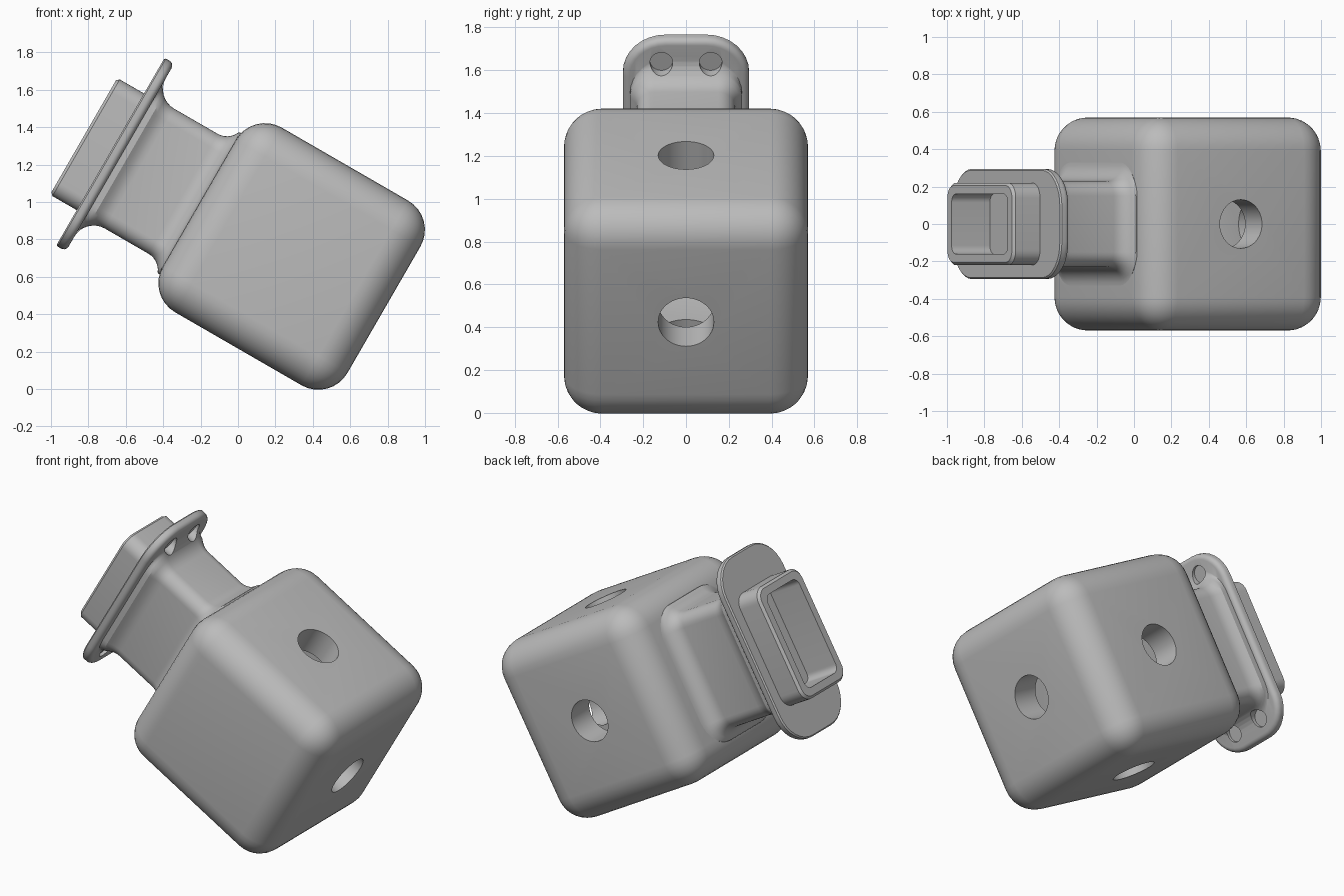
import bpy, bmesh, math
from mathutils import Matrix

if "Cube" in bpy.data.objects:
    bpy.data.objects.remove(bpy.data.objects["Cube"], do_unlink=True)

# One plain grey for everything
grey = bpy.data.materials.new("plain_grey")
grey.use_nodes = True
COLOR = (0.5, 0.5, 0.5, 1)
grey.diffuse_color = COLOR
grey.node_tree.nodes["Principled BSDF"].inputs["Base Color"].default_value = COLOR

# Parts are built with the neck along local x, then tilted about y
CX, CZ = -0.106, 0.757
TILT = Matrix.Rotation(math.radians(30), 4, 'Y')


def new_object(name, bm):
    bmesh.ops.recalc_face_normals(bm, faces=bm.faces)
    mesh = bpy.data.meshes.new(name)
    bm.to_mesh(mesh)
    bm.free()
    mesh.materials.append(grey)
    ob = bpy.data.objects.new(name, mesh)
    bpy.context.collection.objects.link(ob)
    return ob


def loft(name, rings, seg=8):
    """Skin rounded rectangles given as (x, half height, half width, corner radius)."""
    bm = bmesh.new()
    loops = []
    for x, hz, hy, r in rings:
        loop = []
        for k, (sy, sz) in enumerate(((1, 1), (-1, 1), (-1, -1), (1, -1))):
            for i in range(seg + 1):
                a = math.pi / 2 * (k + i / seg)
                loop.append(bm.verts.new((x, sy * (hy - r) + r * math.cos(a),
                                          CZ + sz * (hz - r) + r * math.sin(a))))
        loops.append(loop)
    for a, b in zip(loops, loops[1:]):
        for i in range(len(a)):
            j = (i + 1) % len(a)
            bm.faces.new((a[i], a[j], b[j], b[i]))
    bm.faces.new(loops[0])
    bm.faces.new(loops[-1])
    return new_object(name, bm)


def rounded_cube(name, half, radius, seg=8):
    bm = bmesh.new()
    bmesh.ops.create_cube(bm, size=2 * half)
    bmesh.ops.bevel(bm, geom=bm.edges[:], offset=radius, segments=seg,
                    affect='EDGES', profile=0.5)
    bmesh.ops.translate(bm, verts=bm.verts, vec=(CX, 0, CZ))
    return new_object(name, bm)


def cylinder(name, radius, depth, center, axis):
    bm = bmesh.new()
    bmesh.ops.create_cone(bm, cap_ends=True, segments=48, radius1=radius,
                          radius2=radius, depth=depth)
    turn = {'x': Matrix.Rotation(math.pi / 2, 4, 'Y'),
            'y': Matrix.Rotation(math.pi / 2, 4, 'X'), 'z': Matrix()}[axis]
    bm.transform(Matrix.Translation(center) @ turn)
    return new_object(name, bm)


def cut(ob, cutter):
    cutter.hide_render = True
    mod = ob.modifiers.new("cut", 'BOOLEAN')
    mod.operation, mod.solver, mod.object = 'DIFFERENCE', 'EXACT', cutter
    bpy.context.view_layer.objects.active = ob
    bpy.ops.object.modifier_apply(modifier=mod.name)
    bpy.data.objects.remove(cutter, do_unlink=True)


# Hollow rounded housing with round openings on four sides
housing = rounded_cube("housing", 0.57, 0.18)
cut(housing, rounded_cube("hollow", 0.39, 0.06, 4))
cut(housing, cylinder("bore_through", 0.13, 1.4, (CX, 0, CZ), 'z'))
cut(housing, cylinder("bore_end", 0.13, 0.5, (CX + 0.5, 0, CZ), 'x'))
cut(housing, cylinder("bore_back", 0.13, 0.5, (CX, 0.5, CZ), 'y'))

# Plug, mounting flange, neck and flare as one lofted body
rings = [(-1.39, 0.345, 0.205, 0.065), (-1.375, 0.36, 0.22, 0.08),
         (-1.225, 0.36, 0.22, 0.08),
         (-1.225, 0.572, 0.287, 0.192), (-1.217, 0.58, 0.295, 0.2)]
for i in range(6):      # rounded flange edge
    a = math.pi / 2 * i / 5
    d = 0.03 * (1 - math.cos(a))
    rings.append((-1.195 + 0.03 * math.sin(a), 0.58 - d, 0.295 - d, 0.2 - d))
for i in range(9):      # fillet from flange to neck
    a = math.pi / 2 * i / 8
    off = 0.12 * (1 - math.sin(a))
    rings.append((-1.045 - 0.12 * math.cos(a), 0.37 + off,
                  min(0.23 + off, 0.262), 0.08 + off))
for i in range(9):      # flare from neck to housing
    a = math.pi / 2 * i / 8
    off = 0.1 * (1 - math.cos(a))
    rings.append((-0.776 + 0.1 * math.sin(a), 0.37 + min(off, 0.066),
                  0.23 + off, 0.08 + off))
rings.append((-0.6, 0.436, 0.33, 0.18))
connector = loft("connector", rings)

# Socket in the plug
cut(connector, loft("socket", [(-1.45, 0.30, 0.16, 0.045), (-1.154, 0.30, 0.16, 0.045)]))

# Counterbored screw holes in the flange
for sz in (-1, 1):
    for sy in (-1, 1):
        y, z = sy * 0.115, CZ + sz * 0.46
        cut(connector, cylinder("screw_hole", 0.03, 0.3, (-1.2, y, z), 'x'))
        cut(connector, cylinder("counterbore", 0.053, 0.2, (-1.083, y, z), 'x'))

# Tilt and shade
for ob in (housing, connector):
    ob.data.transform(TILT)
    bpy.ops.object.select_all(action='DESELECT')
    ob.select_set(True)
    bpy.context.view_layer.objects.active = ob
    bpy.ops.object.shade_smooth_by_angle(angle=math.radians(30))
